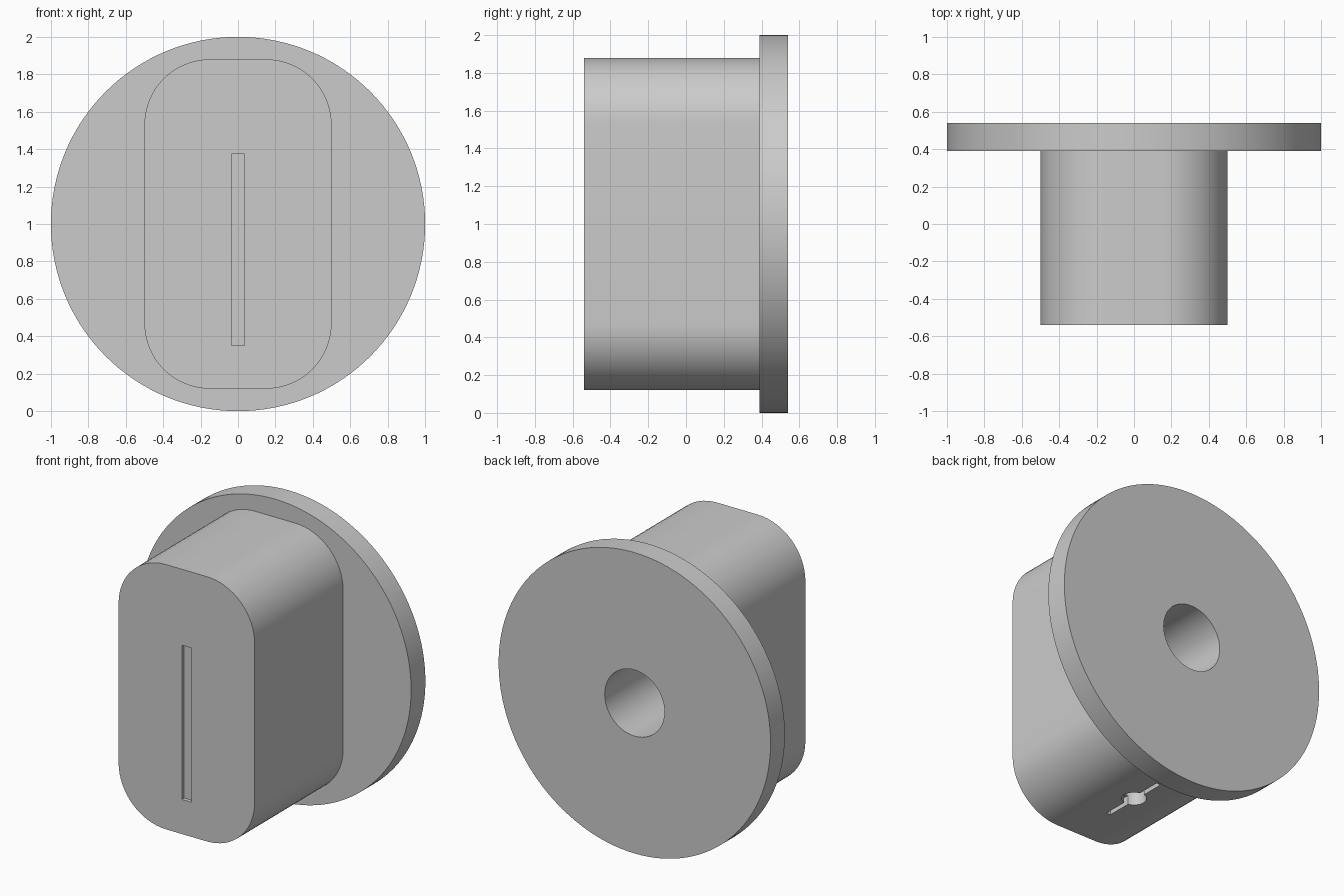
import bpy, bmesh
from math import sin, cos, pi

if "Cube" in bpy.data.objects:
    bpy.data.objects.remove(bpy.data.objects["Cube"])


def prism(name, pts, y0, y1):
    """Solid with an (x, z) outline, extruded from y0 to y1."""
    bm = bmesh.new()
    face = bm.faces.new([bm.verts.new((x, y0, z)) for x, z in pts])
    ext = bmesh.ops.extrude_face_region(bm, geom=[face])
    verts = [v for v in ext["geom"] if isinstance(v, bmesh.types.BMVert)]
    bmesh.ops.translate(bm, verts=verts, vec=(0, y1 - y0, 0))
    bmesh.ops.recalc_face_normals(bm, faces=bm.faces)
    mesh = bpy.data.meshes.new(name)
    bm.to_mesh(mesh)
    bm.free()
    ob = bpy.data.objects.new(name, mesh)
    bpy.context.collection.objects.link(ob)
    return ob


def circle(r, cz, n):
    return [(r * cos(2 * pi * i / n), cz + r * sin(2 * pi * i / n)) for i in range(n)]


def rounded_rect(hx, hz, cz, r, n=16):
    pts = []
    for k, (sx, sz) in enumerate([(1, 1), (-1, 1), (-1, -1), (1, -1)]):
        for i in range(n + 1):
            a = (k + i / n) * pi / 2
            pts.append((sx * (hx - r) + r * cos(a), cz + sz * (hz - r) + r * sin(a)))
    return pts


def box(name, x, y0, y1, z0, z1):
    return prism(name, [(-x, z0), (x, z0), (x, z1), (-x, z1)], y0, y1)


def combine(target, tool, operation):
    """Apply a boolean to target and discard the tool object."""
    tool.hide_render = True
    bpy.context.view_layer.objects.active = target
    mod = target.modifiers.new("bool", 'BOOLEAN')
    mod.object, mod.operation, mod.solver = tool, operation, 'EXACT'
    bpy.ops.object.modifier_apply(modifier=mod.name)
    bpy.data.objects.remove(tool)


# Round flange with the rounded grip in front of it
knob = prism("knob", circle(1.0, 1.0, 128), 0.39, 0.54)
combine(knob, prism("grip", rounded_rect(0.5, 0.88, 1.0, 0.35), -0.54, 0.45), 'UNION')

# Shaft bore from the back
combine(knob, prism("shaft_bore", circle(0.22, 1.0, 48), -0.2, 0.7), 'DIFFERENCE')

# Shallow pointer groove on the front face
combine(knob, box("pointer_groove", 0.035, -0.7, -0.515, 0.35, 1.375), 'DIFFERENCE')

# Set-screw hole up into the bore, crossed by a thin slot underneath
bpy.ops.mesh.primitive_cylinder_add(vertices=32, radius=0.075, depth=0.9,
                                    location=(0, 0, 0.45))
combine(knob, bpy.context.object, 'DIFFERENCE')
combine(knob, box("underside_slot", 0.015, -0.24, 0.23, 0.0, 0.18), 'DIFFERENCE')

# Smooth curved walls, crisp edges
bpy.ops.object.select_all(action='DESELECT')
knob.select_set(True)
bpy.context.view_layer.objects.active = knob
bpy.ops.object.shade_smooth_by_angle(angle=pi / 6)
